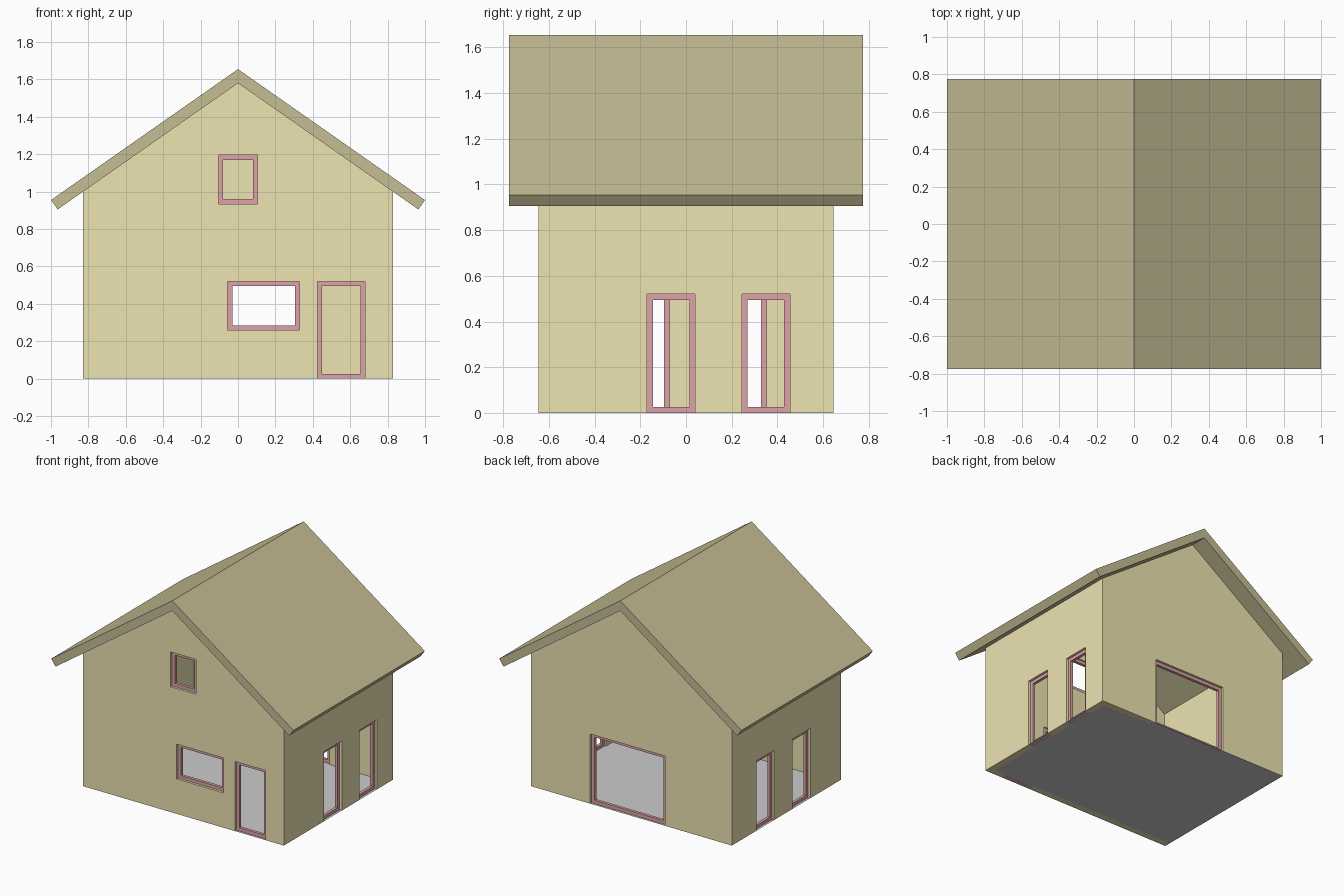
import bpy, bmesh
from mathutils import Vector

if "Cube" in bpy.data.objects:
    bpy.data.objects.remove(bpy.data.objects["Cube"])

HX, HY = 0.83, 0.645          # outer wall half sizes
WALL = 0.05                   # wall thickness
APEX, PITCH = 1.58, 0.7       # underside of the ridge and roof slope
ROOF_Y = 0.775
RECESS, DEPTH, BAR = 0.018, 0.022, 0.025   # window frame setback, depth, bar width


def material(name, rgb):
    m = bpy.data.materials.new(name)
    m.diffuse_color = (*rgb, 1)
    m.use_nodes = True
    m.node_tree.nodes["Principled BSDF"].inputs["Base Color"].default_value = m.diffuse_color
    return m


def finish(name, bm, mat=None):
    bmesh.ops.recalc_face_normals(bm, faces=bm.faces)
    me = bpy.data.meshes.new(name)
    bm.to_mesh(me)
    bm.free()
    ob = bpy.data.objects.new(name, me)
    bpy.context.collection.objects.link(ob)
    if mat:
        me.materials.append(mat)
    return ob


def prism(name, profile, half_y, mat=None):
    """Extrude an x-z outline along y."""
    bm = bmesh.new()
    face = bm.faces.new([bm.verts.new((x, -half_y, z)) for x, z in profile])
    ext = bmesh.ops.extrude_face_region(bm, geom=[face])
    verts = [v for v in ext["geom"] if isinstance(v, bmesh.types.BMVert)]
    bmesh.ops.translate(bm, verts=verts, vec=(0, 2 * half_y, 0))
    return finish(name, bm, mat)


def on_wall(side, u, z, d):
    """Point at u along a wall, height z, depth d inward from its outer face."""
    return Vector({"front": (u, -HY + d, z), "back": (u, HY - d, z),
                   "right": (HX - d, u, z), "left": (-HX + d, u, z)}[side])


def ring(bm, side, u0, u1, z0, z1, d):
    return [bm.verts.new(on_wall(side, u, z, d))
            for u, z in ((u0, z0), (u1, z0), (u1, z1), (u0, z1))]


def bridge(bm, a, b):
    for i in range(4):
        j = (i + 1) % 4
        bm.faces.new((a[i], a[j], b[j], b[i]))


def boolean(ob, cutter):
    mod = ob.modifiers.new(cutter.name, "BOOLEAN")
    mod.operation, mod.solver, mod.object = "DIFFERENCE", "EXACT", cutter
    cutter.hide_render = True
    cutter.hide_set(True)


wall_mat = material("wall_yellow", (0.85, 0.77, 0.44))
roof_mat = material("roof_olive", (0.56, 0.51, 0.30))
frame_mat = material("frame_red", (0.72, 0.37, 0.39))

# Openings: name, wall, start and end along the wall, bottom, top
openings = [
    ("attic_window", "front", -0.105, 0.105, 0.935, 1.195),
    ("front_window", "front", -0.055, 0.33, 0.26, 0.52),
    ("front_door", "front", 0.425, 0.68, 0, 0.52),
    ("patio_door", "back", -0.28, 0.34, 0, 0.52),
    ("right_window_a", "right", -0.17, 0.04, 0, 0.52),
    ("right_window_b", "right", 0.245, 0.455, 0, 0.52),
    ("left_window_a", "left", -0.28, -0.072, 0, 0.52),
    ("left_window_b", "left", 0.145, 0.353, 0, 0.52),
]

# Walls: gabled block hollowed out, open at floor and roof
eave = APEX - PITCH * HX
walls = prism("walls", [(-HX, 0), (HX, 0), (HX, eave), (0, APEX), (-HX, eave)], HY, wall_mat)
ix = HX - WALL
cavity = prism("cavity_cutter", [(-ix, -0.2), (ix, -0.2), (ix, 2), (-ix, 2)], HY - WALL)
boolean(walls, cavity)

# Opening cutter: one box per opening
bm = bmesh.new()
for _, side, u0, u1, z0, z1 in openings:
    zb = z0 if z0 > 0 else -0.1
    a = ring(bm, side, u0, u1, zb, z1, -0.05)
    b = ring(bm, side, u0, u1, zb, z1, WALL + 0.05)
    bridge(bm, a, b)
    bm.faces.new(a)
    bm.faces.new(b)
boolean(walls, finish("opening_cutter", bm))

# Frames: rectangular rings set back in each opening
for name, side, u0, u1, z0, z1 in openings:
    bm = bmesh.new()
    loops = [ring(bm, side, u0 + i, u1 - i, z0 + i, z1 - i, d)
             for i, d in ((0, RECESS), (BAR, RECESS),
                          (BAR, RECESS + DEPTH), (0, RECESS + DEPTH))]
    for k in range(4):
        bridge(bm, loops[k], loops[(k + 1) % 4])
    finish(name + "_frame", bm, frame_mat)

# Roof: chevron with square-cut eaves
prism("roof", [(0, 1.655), (1, 0.955), (0.964, 0.905), (0, APEX),
               (-0.964, 0.905), (-1, 0.955)], ROOF_Y, roof_mat)

# Floor: flat sheet on the ground
bm = bmesh.new()
bm.faces.new([bm.verts.new((x * HX, y * HY, 0))
              for x, y in ((-1, -1), (1, -1), (1, 1), (-1, 1))])
finish("floor", bm)
